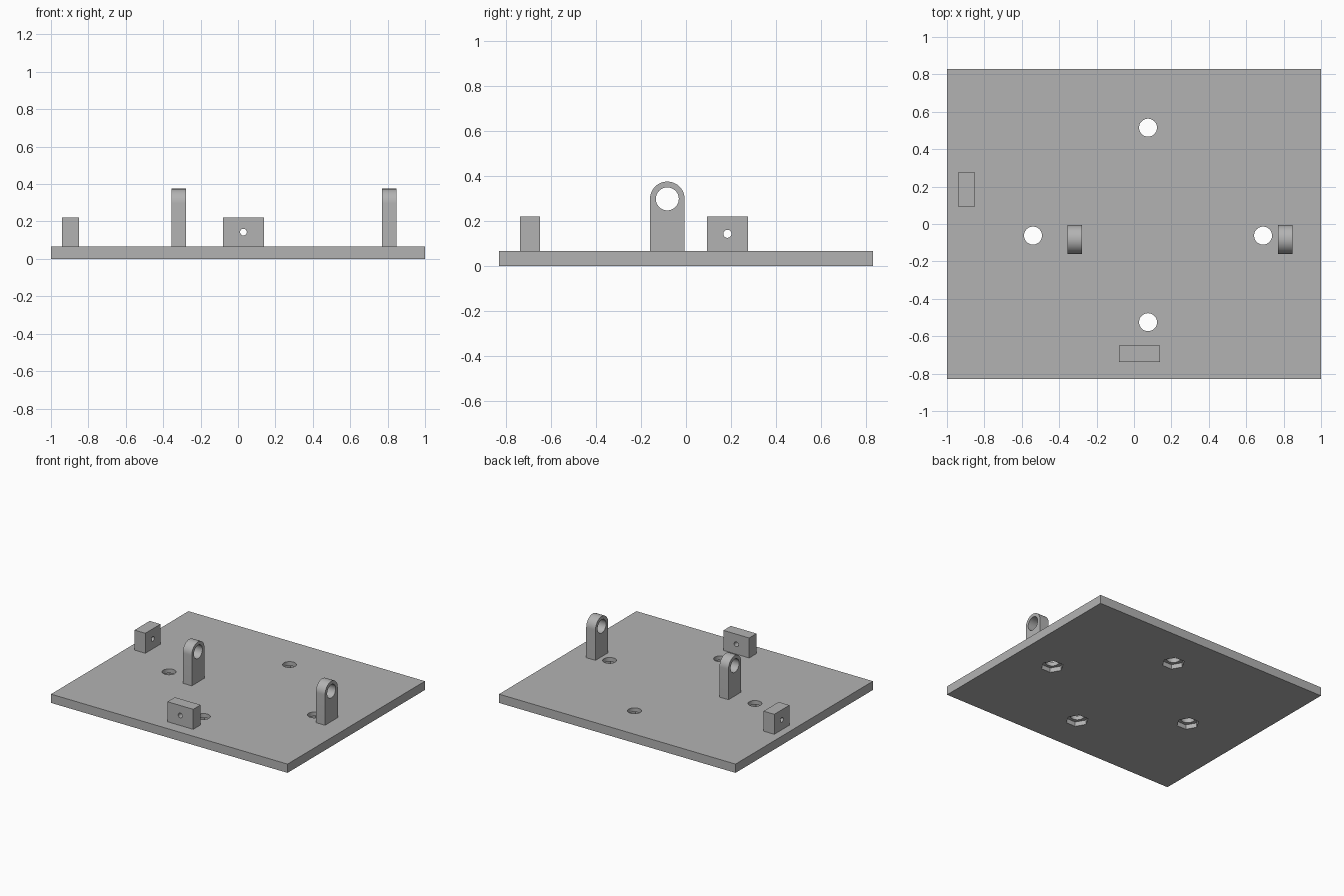
import bpy
import bmesh
from math import pi, cos, sin, radians
from mathutils import Matrix, Vector

if "Cube" in bpy.data.objects:
    bpy.data.objects.remove(bpy.data.objects["Cube"])

PLATE_TOP = 0.067

grey = bpy.data.materials.new("plain grey")
grey.use_nodes = True
tone = (0.45, 0.45, 0.45, 1)
grey.diffuse_color = tone
grey.node_tree.nodes["Principled BSDF"].inputs["Base Color"].default_value = tone


def add_object(name, bm):
    bmesh.ops.recalc_face_normals(bm, faces=bm.faces)
    mesh = bpy.data.meshes.new(name)
    bm.to_mesh(mesh)
    bm.free()
    mesh.materials.append(grey)
    obj = bpy.data.objects.new(name, mesh)
    bpy.context.collection.objects.link(obj)
    return obj


def box(name, x, y, z):
    """Box from (low, high) pairs."""
    bm = bmesh.new()
    bmesh.ops.create_cube(bm, size=1)
    for v in bm.verts:
        v.co = [(a + b) / 2 + c * (b - a) for c, (a, b) in zip(v.co, (x, y, z))]
    return add_object(name, bm)


def cutter(centre, radius, depth, axis="Z", sides=48):
    turn = {"X": Matrix.Rotation(pi / 2, 4, "Y"),
            "Y": Matrix.Rotation(pi / 2, 4, "X"),
            "Z": Matrix.Identity(4)}[axis]
    bm = bmesh.new()
    # the first vertex of a cone lies on y, so turn hexagons to point along x
    spin = Matrix.Rotation(pi / 2, 4, "Z")
    bmesh.ops.create_cone(bm, cap_ends=True, segments=sides, radius1=radius,
                          radius2=radius, depth=depth,
                          matrix=Matrix.Translation(centre) @ turn @ spin)
    obj = add_object("hole_cutter", bm)
    obj.hide_render = True
    return obj


def cut(obj, tools):
    """Subtract the tools, bake the result and remove the tools."""
    for tool in tools:
        mod = obj.modifiers.new("hole", "BOOLEAN")
        mod.operation = "DIFFERENCE"
        mod.solver = "EXACT"
        mod.object = tool
    graph = bpy.context.evaluated_depsgraph_get()
    obj.data = bpy.data.meshes.new_from_object(obj.evaluated_get(graph))
    obj.data.name = obj.name
    obj.modifiers.clear()
    for tool in tools:
        bpy.data.objects.remove(tool)


def smooth(obj):
    bpy.ops.object.select_all(action="DESELECT")
    obj.select_set(True)
    bpy.context.view_layer.objects.active = obj
    bpy.ops.object.shade_smooth_by_angle(angle=radians(30))


# Base plate with round bolt holes and hexagonal nut pockets underneath
plate = box("base_plate", (-1, 1), (-0.83, 0.83), (0, PLATE_TOP))
bolts = [(0.075, 0.515), (0.075, -0.525), (-0.54, -0.062), (0.69, -0.062)]
pockets = [cutter((x, y, 0), 0.08, 0.07, sides=6) for x, y in bolts]
holes = [cutter((x, y, PLATE_TOP / 2), 0.048, 0.3) for x, y in bolts]
cut(plate, pockets + holes)
smooth(plate)

# Upright bearing lugs with rounded tops
LUG_Y, LUG_Z, LUG_R = -0.083, 0.298, 0.077
for name, x0, x1 in (("left_lug", 0.77, 0.848), ("right_lug", -0.355, -0.279)):
    bm = bmesh.new()
    outline = [(-LUG_R, PLATE_TOP), (LUG_R, PLATE_TOP)]
    outline += [(LUG_R * cos(pi * i / 24), LUG_Z + LUG_R * sin(pi * i / 24))
                for i in range(25)]
    face = bm.faces.new([bm.verts.new((x0, LUG_Y + y, z)) for y, z in outline])
    side = bmesh.ops.extrude_face_region(bm, geom=[face])["geom"]
    bmesh.ops.translate(bm, vec=Vector((x1 - x0, 0, 0)),
                        verts=[g for g in side if isinstance(g, bmesh.types.BMVert)])
    lug = add_object(name, bm)
    cut(lug, [cutter(((x0 + x1) / 2, LUG_Y, LUG_Z), 0.051, 0.3, "X")])
    smooth(lug)

# Small drilled blocks at the front and the right edge
BLOCK_Z = (PLATE_TOP, 0.22)
front_block = box("front_block", (-0.08, 0.138), (-0.738, -0.649), BLOCK_Z)
cut(front_block, [cutter((0.029, -0.69, 0.143), 0.018, 0.3, "Y")])
side_block = box("side_block", (-0.94, -0.849), (0.093, 0.276), BLOCK_Z)
cut(side_block, [cutter((-0.895, 0.184, 0.143), 0.018, 0.3, "X")])
for block in (front_block, side_block):
    smooth(block)
